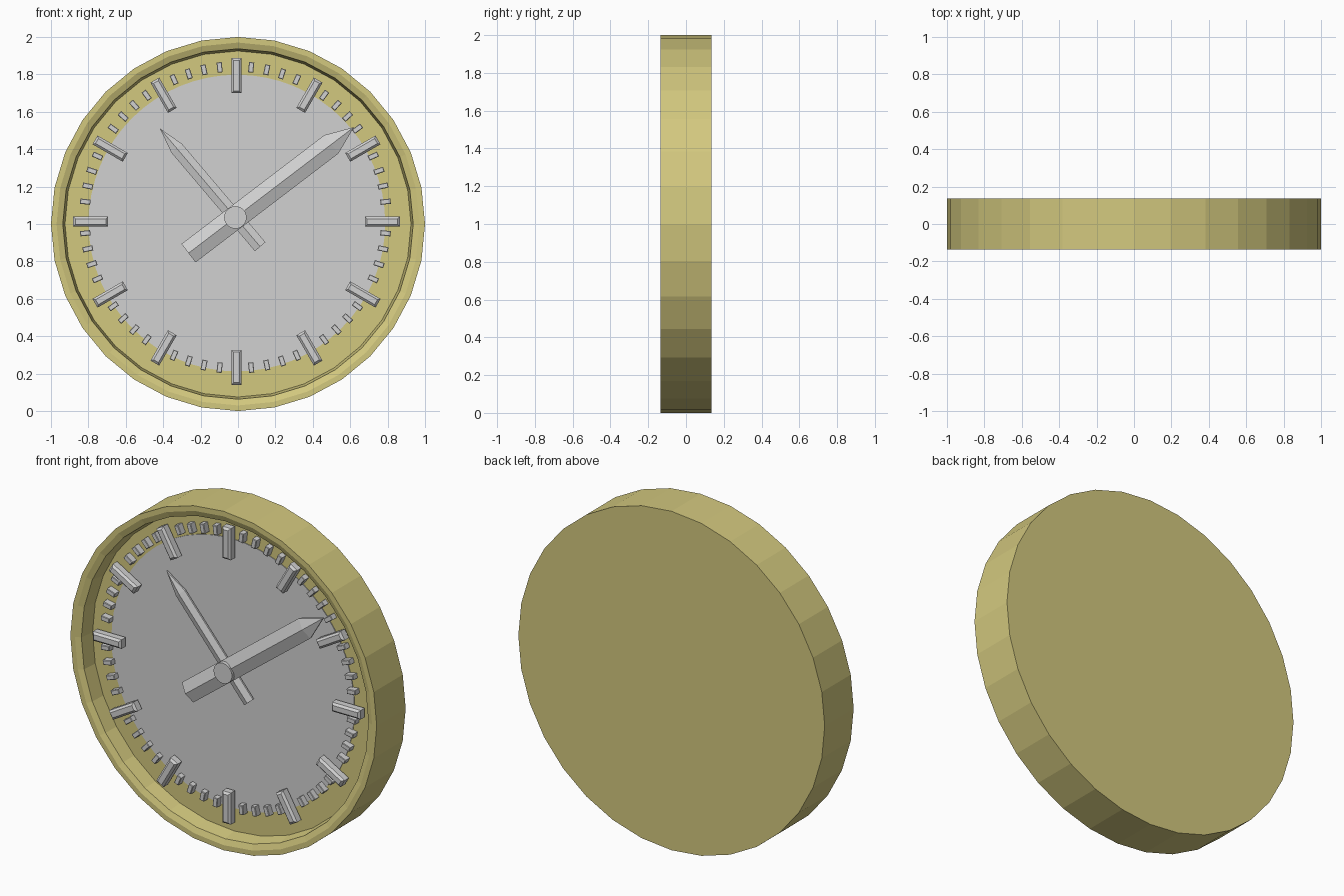
import bpy
import bmesh
from math import sin, cos, pi, radians
from mathutils import Vector

cube = bpy.data.objects.get("Cube")
if cube:
    bpy.data.objects.remove(cube, do_unlink=True)


def material(name, rgb):
    mat = bpy.data.materials.new(name)
    mat.use_nodes = True
    mat.diffuse_color = (*rgb, 1)
    mat.node_tree.nodes["Principled BSDF"].inputs["Base Color"].default_value = (*rgb, 1)
    return mat


GOLD = material("pale_gold", (0.65, 0.58, 0.21))
SILVER = material("silver", (0.64, 0.64, 0.64))


def finish(bm, name, mat):
    bmesh.ops.recalc_face_normals(bm, faces=bm.faces)
    mesh = bpy.data.meshes.new(name)
    bm.to_mesh(mesh)
    bm.free()
    mesh.materials.append(mat)
    obj = bpy.data.objects.new(name, mesh)
    bpy.context.collection.objects.link(obj)
    return obj


def turned(name, mat, profile, sides, x=0, z=1):
    """Solid of revolution about y from (radius, y) pairs, capped at both ends."""
    bm = bmesh.new()
    rings = []
    for r, y in profile:
        rings.append([bm.verts.new((x + r * cos(2 * pi * i / sides), y,
                                    z + r * sin(2 * pi * i / sides)))
                      for i in range(sides)])
    for a, b in zip(rings, rings[1:]):
        for i in range(sides):
            j = (i + 1) % sides
            bm.faces.new((a[i], a[j], b[j], b[i]))
    bm.faces.new(rings[0])
    bm.faces.new(rings[-1])
    return finish(bm, name, mat)


def hull(name, mat, points, angle, x, z):
    """Convex part from (along, across, y) points, turned to an angle on the dial."""
    bm = bmesh.new()
    c, s = cos(angle), sin(angle)
    for u, v, y in points:
        bm.verts.new(Vector((x + u * c - v * s, y, z + u * s + v * c)))
    bmesh.ops.convex_hull(bm, input=bm.verts)
    bmesh.ops.dissolve_limit(bm, angle_limit=radians(1), verts=bm.verts, edges=bm.edges)
    return finish(bm, name, mat)


def block(radius, length, width, back, front, bevel):
    """Bar with a chamfered front, lying along the dial radius."""
    layers = ((back, 0), (front + bevel, 0), (front, bevel))
    return [(radius + a * (length / 2 - inset), b * (width / 2 - inset), y)
            for y, inset in layers for a in (-1, 1) for b in (-1, 1)]


def hand(name, angle, tail, shoulder, tip, half, back, edge, ridge):
    """Pointed hand with a raised centre ridge."""
    outline = [(-tail, -half), (-tail, half), (shoulder, half), (shoulder, -half), (tip, 0)]
    points = [(u, v, y) for u, v in outline for y in (back, edge)]
    points += [(-tail, 0, ridge), (shoulder, 0, ridge)]
    hull(name, SILVER, points, radians(angle), HUB_X, HUB_Z)


HUB_X, HUB_Z = -0.014, 1.035
FLOOR = -0.035

# Case with a rounded rim and recessed floor
turned("case", GOLD, [(1, 0.135), (1, -0.135), (0.97, -0.135),
                      (0.937, -0.122), (0.925, FLOOR)], 32)

# Dial plate
turned("dial", SILVER, [(0.793, FLOOR + 0.002), (0.793, FLOOR - 0.004)], 64, -0.006, 1.005)

# Hour markers and minute ticks
for i in range(60):
    angle = 2 * pi * i / 60
    if i % 5 == 0:
        hull("hour_marker", SILVER, block(0.78, 0.187, 0.054, -0.055, -0.105, 0.012),
             angle, -0.008, 1.013)
    else:
        hull("minute_tick", SILVER, block(0.807, 0.055, 0.028, FLOOR, -0.075, 0.003),
             angle, HUB_X, HUB_Z)

# Hands and hub
hand("hour_hand", 130.3, 0.205, 0.485, 0.625, 0.037, -0.06, -0.07, -0.084)
hand("minute_hand", 37.3, 0.315, 0.645, 0.797, 0.062, -0.083, -0.092, -0.115)
turned("hub", SILVER, [(0.06, FLOOR), (0.06, -0.122)], 24, HUB_X, HUB_Z)
